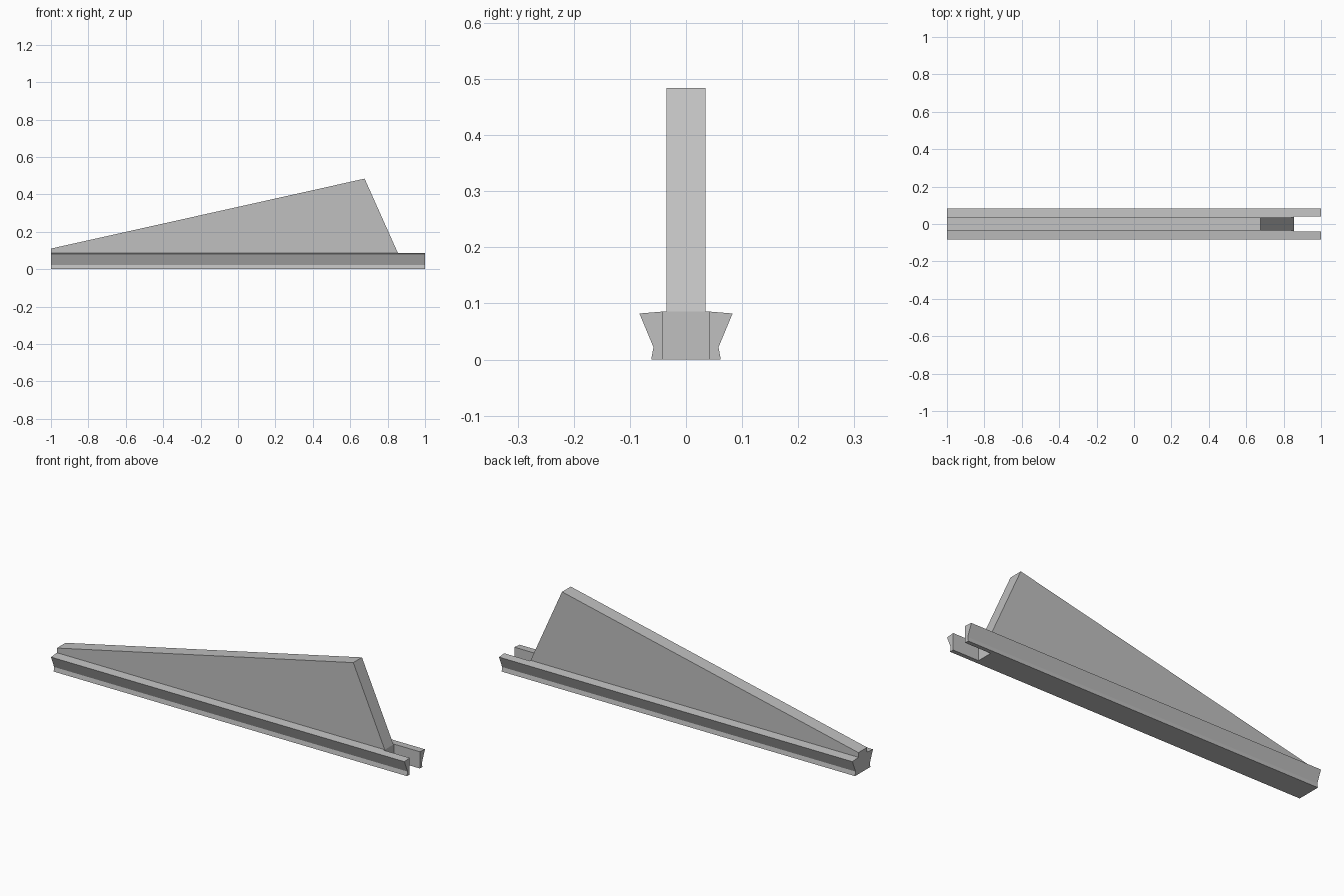
import bpy, bmesh
from mathutils import Vector

cube = bpy.data.objects.get("Cube")
if cube:
    bpy.data.objects.remove(cube, do_unlink=True)

grey = bpy.data.materials.new("light grey")
grey.use_nodes = True
colour = (0.53, 0.53, 0.53, 1)
grey.diffuse_color = colour
grey.node_tree.nodes["Principled BSDF"].inputs["Base Color"].default_value = colour


def prism(name, points, travel):
    """Extrude a closed polygon along a vector into a flat-shaded solid."""
    bm = bmesh.new()
    face = bm.faces.new([bm.verts.new(p) for p in points])
    ext = bmesh.ops.extrude_face_region(bm, geom=[face])["geom"]
    moved = [v for v in ext if isinstance(v, bmesh.types.BMVert)]
    bmesh.ops.translate(bm, verts=moved, vec=Vector(travel))
    bmesh.ops.recalc_face_normals(bm, faces=bm.faces)
    mesh = bpy.data.meshes.new(name)
    bm.to_mesh(mesh)
    bm.free()
    mesh.materials.append(grey)
    obj = bpy.data.objects.new(name, mesh)
    bpy.context.collection.objects.link(obj)
    return obj


TOP = 0.086      # rail height at the fin
SLOT_X = 0.855   # where the open slot begins

# Base rail: mirrored waisted cross-section run along x
half = [(0.062, 0), (0.058, 0.022), (0.083, 0.082), (0.035, TOP)]
section = half + [(-y, z) for y, z in reversed(half)]
rail = prism("base_rail", [(-1, y, z) for y, z in section], (2, 0, 0))

# Slot through the end of the rail, leaving two prongs
slot = [(SLOT_X, -0.041), (1.1, -0.041), (1.1, 0.041), (SLOT_X, 0.041)]
cutter = prism("slot_cutter", [(x, y, -0.1) for x, y in slot], (0, 0, 0.3))
cutter.hide_render = True
cut = rail.modifiers.new("slot", "BOOLEAN")
cut.operation = "DIFFERENCE"
cut.solver = "EXACT"
cut.object = cutter
graph = bpy.context.evaluated_depsgraph_get()
slotted = bpy.data.meshes.new_from_object(rail.evaluated_get(graph))
rail.modifiers.clear()
rail.data = slotted
bpy.data.objects.remove(cutter, do_unlink=True)

# Upright fin standing on the rail
fin = [(-1, TOP), (-1, 0.11), (0.677, 0.484), (SLOT_X, TOP)]
prism("upright_fin", [(x, -0.035, z) for x, z in fin], (0, 0.07, 0))
